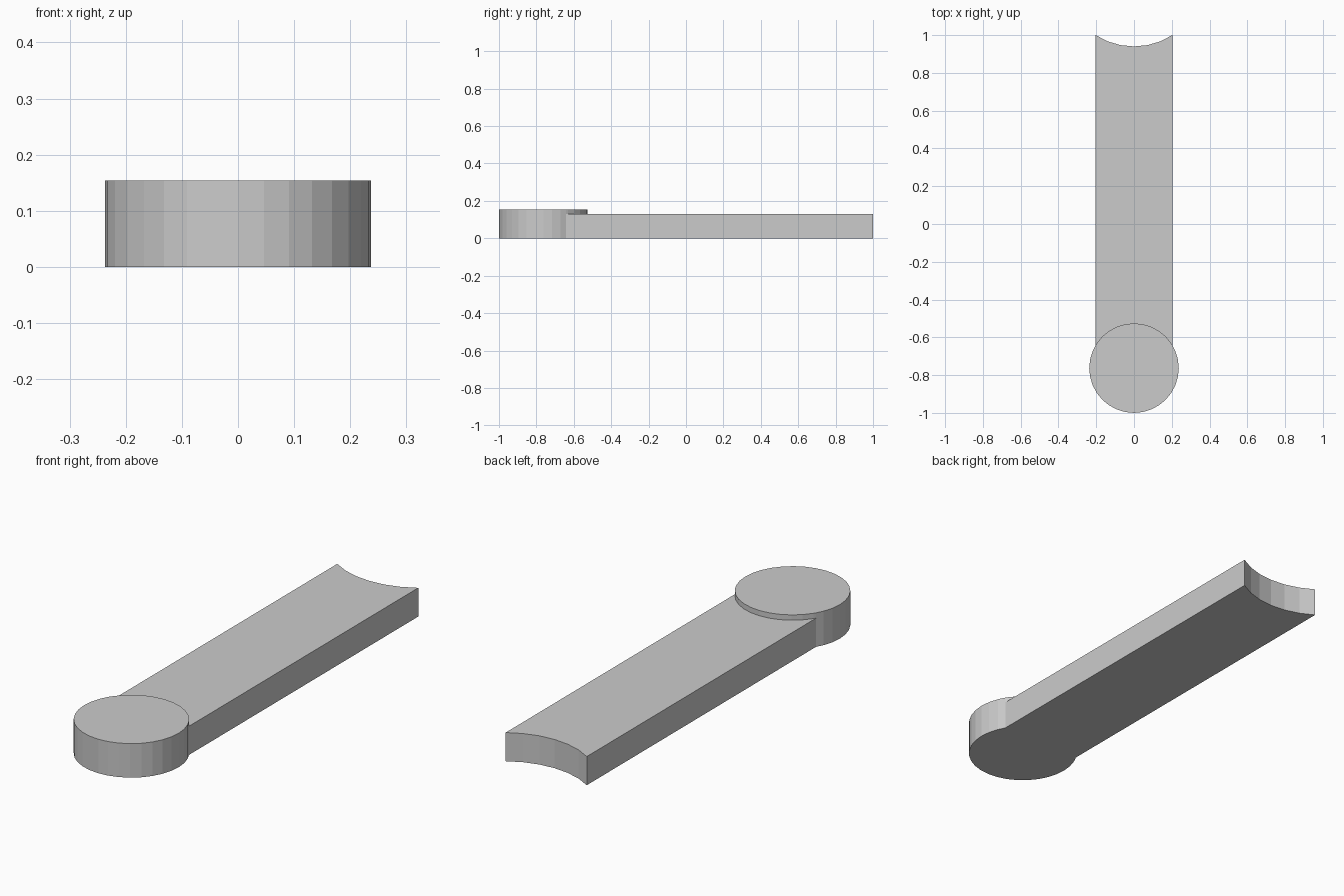
import bpy, bmesh, math

if "Cube" in bpy.data.objects:
    bpy.data.objects.remove(bpy.data.objects["Cube"])

W, H_BAR = 0.203, 0.13            # bar half width and height
R, H_DISC, CY = 0.237, 0.154, -0.763  # disc radius, height, centre y
STEP = math.radians(11.25)        # 32-sided disc

def disc_pt(t):
    return (R * math.sin(t), CY + R * math.cos(t))

bm = bmesh.new()

def face(pts):
    bm.faces.new([bm.verts.new(p) for p in pts])

def cap(outline, z):
    face([(x, y, z) for x, y in outline])

def wall(path, z0, z1):
    for (ax, ay), (bx, by) in zip(path, path[1:]):
        face([(ax, ay, z0), (bx, by, z0), (bx, by, z1), (ax, ay, z1)])

# Disc rim, split where the bar's long sides meet it
a = math.asin(W / R)
left, right = disc_pt(-a), disc_pt(a)
inner = [left] + [disc_pt(k * STEP) for k in range(-5, 6)] + [right]
outer = [right] + [disc_pt(k * STEP) for k in range(6, 27)] + [left]

# Concave far end of the bar, from right to left
SAG = 0.06
end_r = (W * W + SAG * SAG) / (2 * SAG)
half = math.asin(W / end_r)
end = []
for i in range(7):
    t = half * (1 - i / 3)
    end.append((end_r * math.sin(t), 1 - SAG + end_r * (1 - math.cos(t))))

# Bar and disc as one closed body
cap(outer + end[::-1], 0)
cap(inner + end, H_BAR)
cap(inner + outer[1:-1], H_DISC)
wall([right] + end + [left], 0, H_BAR)
wall(outer, 0, H_BAR)
wall(outer, H_BAR, H_DISC)
wall(inner, H_BAR, H_DISC)

bmesh.ops.remove_doubles(bm, verts=bm.verts, dist=1e-5)
bmesh.ops.recalc_face_normals(bm, faces=bm.faces)
# Triangulate the concave caps cleanly
bmesh.ops.triangulate(bm, faces=[f for f in bm.faces if len(f.verts) > 4])

mesh = bpy.data.meshes.new("arm_with_round_end")
bm.to_mesh(mesh)
bm.free()
bpy.context.collection.objects.link(bpy.data.objects.new("arm_with_round_end", mesh))
